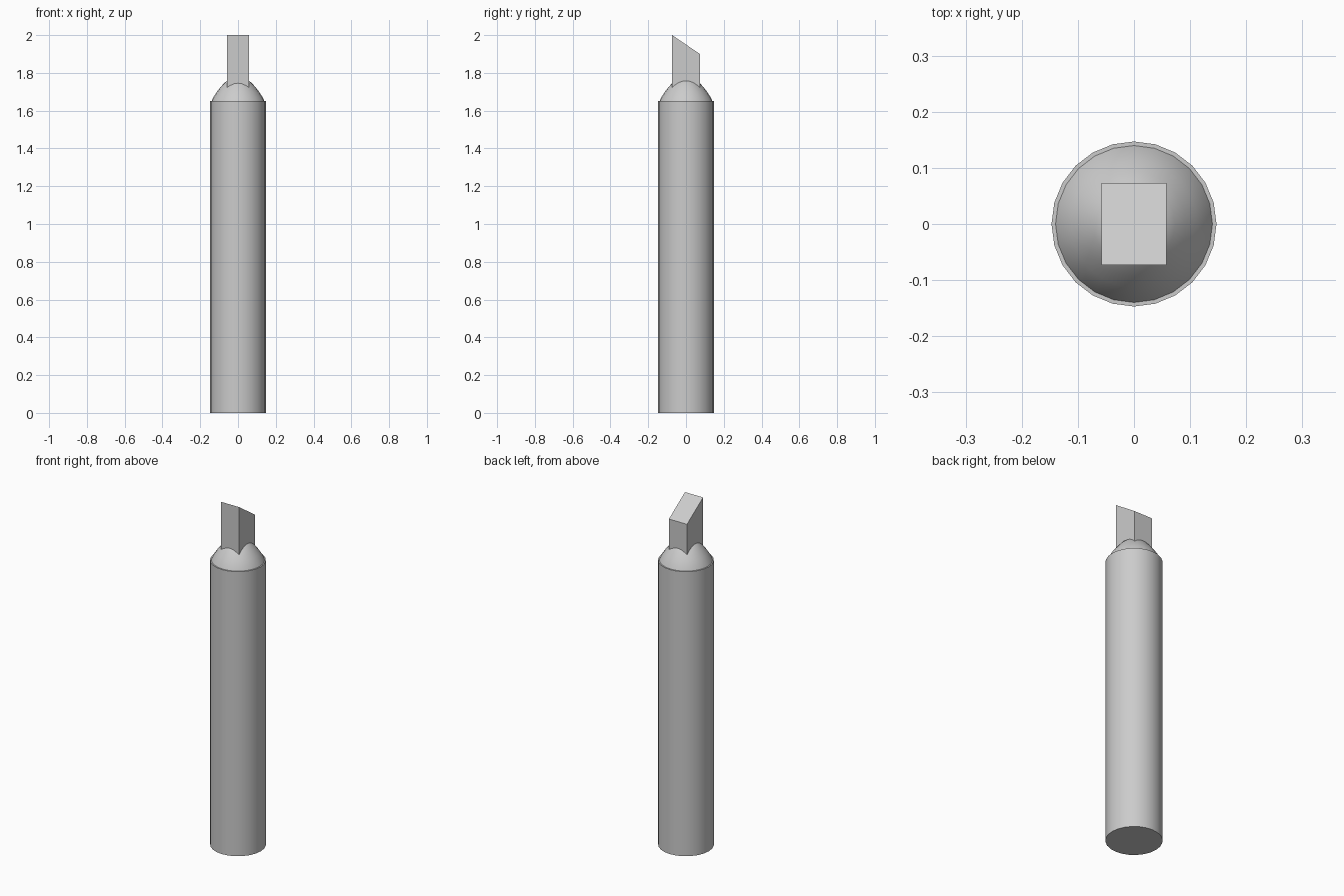
import bpy
import bmesh
import math

cube = bpy.data.objects.get("Cube")
if cube:
    bpy.data.objects.remove(cube, do_unlink=True)

SIDES = 24

grey = bpy.data.materials.new("plain grey")
grey.use_nodes = True
colour = (0.6, 0.6, 0.6, 1)
grey.diffuse_color = colour
grey.node_tree.nodes["Principled BSDF"].inputs["Base Color"].default_value = colour


def add_object(name, bm):
    bmesh.ops.recalc_face_normals(bm, faces=bm.faces)
    mesh = bpy.data.meshes.new(name)
    bm.to_mesh(mesh)
    bm.free()
    mesh.materials.append(grey)
    obj = bpy.data.objects.new(name, mesh)
    bpy.context.collection.objects.link(obj)
    return obj


def lathe(name, profile):
    """Turn (radius, height) points around z; close both ends with caps."""
    bm = bmesh.new()
    rings = []
    for r, z in profile:
        angles = [math.tau * i / SIDES for i in range(SIDES)]
        rings.append([bm.verts.new((r * math.cos(a), r * math.sin(a), z)) for a in angles])
    for low, high in zip(rings, rings[1:]):
        for i in range(SIDES):
            j = (i + 1) % SIDES
            bm.faces.new((low[i], low[j], high[j], high[i]))
    bm.faces.new(rings[0])
    bm.faces.new(rings[-1])
    obj = add_object(name, bm)
    bpy.ops.object.select_all(action="DESELECT")
    obj.select_set(True)
    bpy.context.view_layer.objects.active = obj
    bpy.ops.object.shade_smooth_by_angle(angle=math.radians(35))
    return obj


# Barrel
lathe("barrel", [(0.147, 0), (0.147, 1.65)])

# Rounded shoulder that holds the tip
lathe("shoulder", [(0.142, 1.645), (0.131, 1.67), (0.113, 1.698), (0.093, 1.724),
                   (0.073, 1.746), (0.057, 1.759), (0.03, 1.772), (0.005, 1.776)])

# Chisel tip: a block whose top slopes down to the back
bm = bmesh.new()
bmesh.ops.create_cube(bm, size=1)
for v in bm.verts:
    front = v.co.y < 0
    top = 2.0 if front else 1.9
    v.co = (v.co.x * 0.116, v.co.y * 0.147, top if v.co.z > 0 else 1.66)
add_object("chisel_tip", bm)
